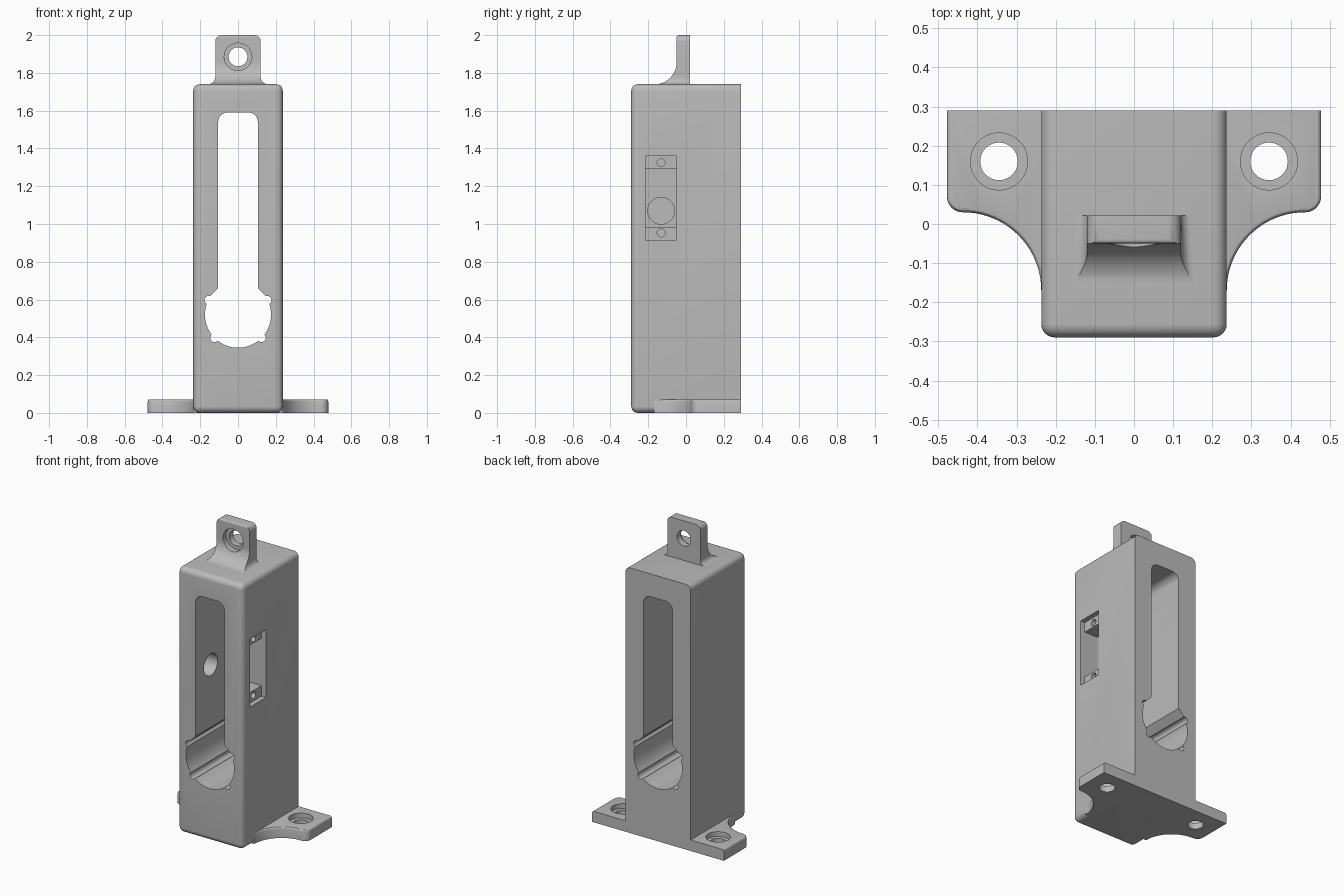
import bpy, bmesh, math
from mathutils import Matrix, Vector

if "Cube" in bpy.data.objects:
    bpy.data.objects.remove(bpy.data.objects["Cube"])

grey = bpy.data.materials.new("plain grey")
grey.diffuse_color = (0.5, 0.5, 0.5, 1)
grey.use_nodes = True
grey.node_tree.nodes["Principled BSDF"].inputs["Base Color"].default_value = grey.diffuse_color


def finish(name, bm):
    bmesh.ops.recalc_face_normals(bm, faces=bm.faces)
    me = bpy.data.meshes.new(name)
    bm.to_mesh(me)
    bm.free()
    ob = bpy.data.objects.new(name, me)
    bpy.context.collection.objects.link(ob)
    me.materials.append(grey)
    return ob


def box(name, lo, hi):
    bm = bmesh.new()
    bmesh.ops.create_cube(bm, size=1)
    for v in bm.verts:
        v.co = [(a + b) / 2 + c * (b - a) for a, b, c in zip(lo, hi, v.co)]
    return finish(name, bm)


def cylinder(name, centre, r, length, axis):
    bm = bmesh.new()
    rot = Vector((0, 0, 1)).rotation_difference(Vector(axis)).to_matrix().to_4x4()
    bmesh.ops.create_cone(bm, cap_ends=True, segments=48, radius1=r, radius2=r,
                          depth=length, matrix=Matrix.Translation(centre) @ rot)
    return finish(name, bm)


def prism(name, pts, direction):
    bm = bmesh.new()
    face = bm.faces.new([bm.verts.new(p) for p in pts])
    res = bmesh.ops.extrude_face_region(bm, geom=[face])
    bmesh.ops.translate(bm, vec=direction,
                        verts=[g for g in res["geom"] if isinstance(g, bmesh.types.BMVert)])
    return finish(name, bm)


def arc(cx, cy, r, a0, a1, n=10):
    angs = [math.radians(a0 + (a1 - a0) * i / n) for i in range(n + 1)]
    return [(cx + r * math.cos(a), cy + r * math.sin(a)) for a in angs]


def cut(ob, cutter):
    m = ob.modifiers.new("cut", "BOOLEAN")
    m.operation, m.solver, m.object = "DIFFERENCE", "EXACT", cutter
    bpy.context.view_layer.objects.active = ob
    bpy.ops.object.modifier_apply(modifier=m.name)
    bpy.data.objects.remove(cutter)


def smooth(ob):
    bpy.ops.object.select_all(action="DESELECT")
    ob.select_set(True)
    bpy.context.view_layer.objects.active = ob
    bpy.ops.object.shade_smooth_by_angle(angle=math.radians(30))


# Housing: tall block, rounded everywhere except around its back face
bm = bmesh.new()
bmesh.ops.create_cube(bm, size=1)
for v in bm.verts:
    v.co = (v.co.x * 0.474, v.co.y * 0.58, (v.co.z + 0.5) * 1.74)
edges = [e for e in bm.edges if min(v.co.y for v in e.verts) < 0]
bmesh.ops.bevel(bm, geom=edges, offset=0.035, segments=6, profile=0.5, affect="EDGES")
housing = finish("housing", bm)

# Keyhole opening from front to back
half = arc(0, 0.52, 0.175, -90, 25, 24) + [(0.155, 0.61), (0.105, 0.66)]
half += arc(0.055, 1.54, 0.05, 0, 90, 8)
outline = half + [(-x, z) for x, z in reversed(half[1:])]
cut(housing, prism("keyhole_cutter", [(x, -0.5, z) for x, z in outline], (0, 1, 0)))

# Small grooves along the round part of the opening
for s in (-1, 1):
    for x, z in ((0.155, 0.597), (0.125, 0.397)):
        cut(housing, cylinder("groove_cutter", (s * x, 0, z), 0.022, 1, (0, 1, 0)))

# Side pocket with screw ledges, and the blind hole on the opposite inner wall
cut(housing, box("ledge_cutter", (0.205, -0.215, 0.915), (0.3, -0.05, 1.36)))
cut(housing, box("pocket_cutter", (0.0, -0.215, 0.985), (0.3, -0.05, 1.295)))
for z in (0.953, 1.325):
    cut(housing, cylinder("screw_cutter", (0.2, -0.132, z), 0.021, 0.12, (1, 0, 0)))
cut(housing, cylinder("blind_cutter", (-0.1, -0.132, 1.07), 0.071, 0.19, (1, 0, 0)))
smooth(housing)

# Mounting ears: concave front edge, rounded corner, counterbored hole
for s, side in ((-1, "left"), (1, "right")):
    pts = [(0.19, 0.29), (0.19, -0.17)] + arc(0.437, -0.17, 0.2, 180, 90, 20)
    pts += arc(0.438, 0.07, 0.04, -90, 0, 8) + [(0.478, 0.29)]
    bm = bmesh.new()
    top = bm.faces.new([bm.verts.new((s * x, y, 0.072)) for x, y in pts])
    res = bmesh.ops.extrude_face_region(bm, geom=[top])
    for g in res["geom"]:
        if isinstance(g, bmesh.types.BMVert):
            g.co.z = 0
    rim = [e for e in bm.edges if all(v.co.z > 0.05 for v in e.verts)
           and not all(v.co.y > 0.28 for v in e.verts)
           and not all(abs(v.co.x) < 0.2 for v in e.verts)]
    bmesh.ops.bevel(bm, geom=rim, offset=0.012, segments=3, profile=0.5, affect="EDGES")
    ear = finish(side + "_mounting_ear", bm)
    cut(ear, cylinder("hole_cutter", (s * 0.345, 0.16, 0.03), 0.048, 0.3, (0, 0, 1)))
    cut(ear, cylinder("counterbore_cutter", (s * 0.345, 0.16, 0.09), 0.073, 0.1, (0, 0, 1)))
    smooth(ear)

# Hanging tab: lofted rectangles flaring into the housing top
R, r, c = 0.115, 0.027, 0.032
levels = [1.72] + [1.74 + R * (1 - math.cos(math.radians(a))) for a in range(0, 91, 6)]
levels += [2 - c + c * math.sin(math.radians(a)) for a in range(0, 91, 10)]


def dip(h, rad):
    """Outward reach of a concave fillet at height h above its foot."""
    h = min(max(h, 0), rad)
    return rad - math.sqrt(rad * rad - (rad - h) ** 2)


bm = bmesh.new()
rings = []
for z in levels:
    h = z - 1.74
    up = max(0, z - (2 - c))
    w = 0.12 - c + math.sqrt(max(0, c * c - up * up))
    over = max(0, z - 1.988)
    yf = -0.05 - dip(h, R) + 0.012 - math.sqrt(max(0, 0.012 ** 2 - over ** 2))
    wb, wf = w + dip(h, r), w + dip(h, 0.04)
    rings.append([bm.verts.new(p) for p in
                  ((-wb, 0.022, z), (-wf, yf, z), (wf, yf, z), (wb, 0.022, z))])
for a, b in zip(rings, rings[1:]):
    for i in range(4):
        bm.faces.new((a[i], a[(i + 1) % 4], b[(i + 1) % 4], b[i]))
bm.faces.new(rings[0])
bm.faces.new(rings[-1])
tab = finish("hanging_tab", bm)
cut(tab, cylinder("hole_cutter", (0, 0, 1.885), 0.05, 0.4, (0, 1, 0)))
cut(tab, cylinder("counterbore_cutter", (0, -0.12, 1.885), 0.073, 0.2, (0, 1, 0)))
smooth(tab)
